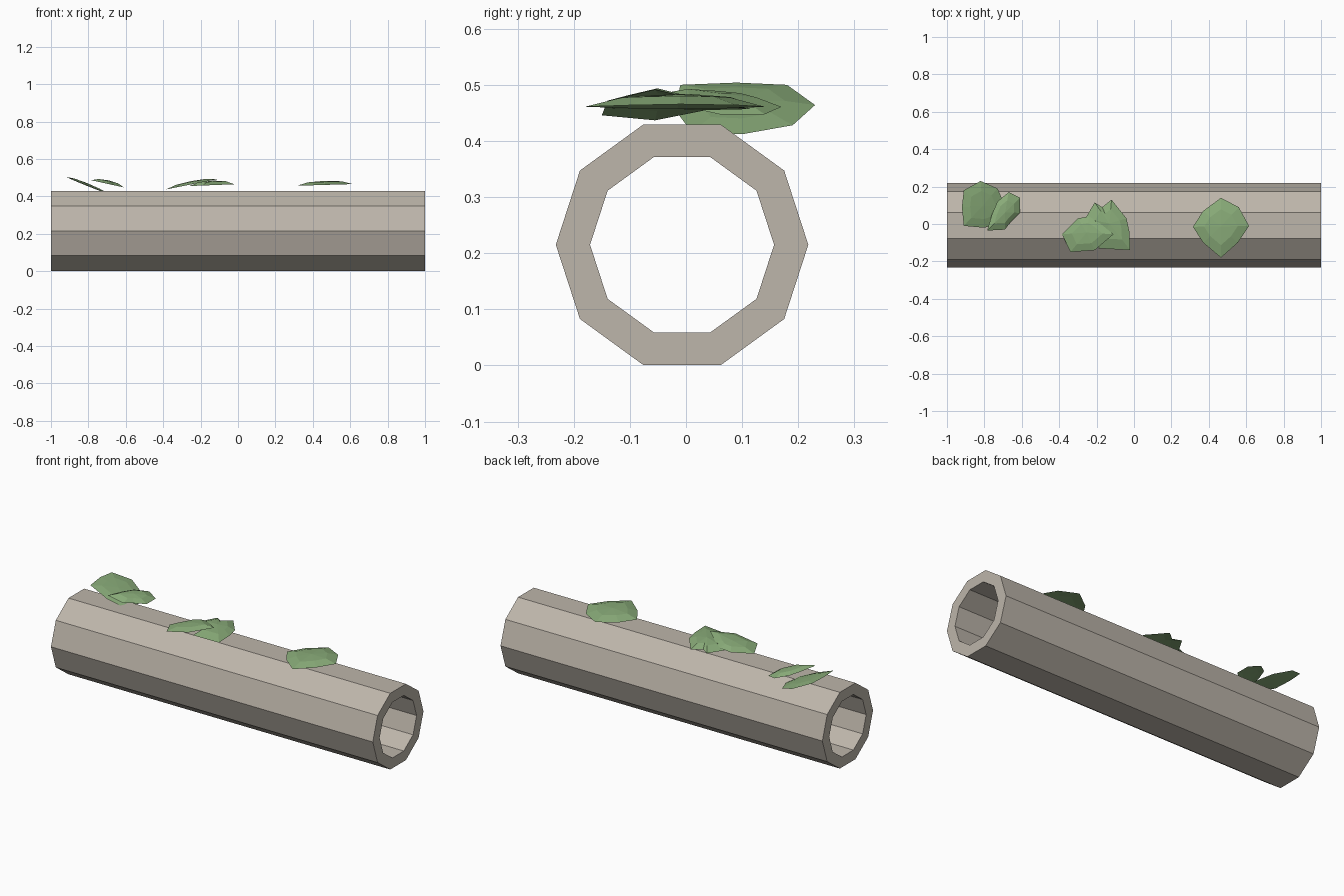
import bpy, bmesh, math
from mathutils import Vector

if "Cube" in bpy.data.objects:
    bpy.data.objects.remove(bpy.data.objects["Cube"], do_unlink=True)


def make_material(name, color):
    mat = bpy.data.materials.new(name)
    mat.use_nodes = True
    mat.diffuse_color = color
    bsdf = next(n for n in mat.node_tree.nodes if n.type == 'BSDF_PRINCIPLED')
    bsdf.inputs["Base Color"].default_value = color
    return mat


def finish(bm, name, mat):
    bmesh.ops.recalc_face_normals(bm, faces=bm.faces)
    mesh = bpy.data.meshes.new(name)
    bm.to_mesh(mesh)
    bm.free()
    mesh.materials.append(mat)
    obj = bpy.data.objects.new(name, mesh)
    bpy.context.collection.objects.link(obj)
    return obj


def bridge(bm, ring_a, ring_b):
    count = len(ring_a)
    for i in range(count):
        j = (i + 1) % count
        bm.faces.new((ring_a[i], ring_a[j], ring_b[j], ring_b[i]))


stone = make_material("warm grey stone", (0.51, 0.465, 0.405, 1))
moss = make_material("moss green", (0.25, 0.41, 0.19, 1))


# Hollow ten-sided pipe along x
def build_pipe(sides=10, outer=0.225, inner=0.164):
    bm = bmesh.new()

    def ring(x, radius):
        angles = [math.tau * i / sides for i in range(sides)]
        return [bm.verts.new((x, radius * math.cos(a) - 0.007,
                              radius * math.sin(a) + 0.215)) for a in angles]

    loops = [ring(-1, outer), ring(1, outer), ring(1, inner), ring(-1, inner)]
    for k in range(len(loops)):
        bridge(bm, loops[k], loops[(k + 1) % len(loops)])
    finish(bm, "pipe", stone)


# Thin faceted leaf-like patch: domed top, shallow arched underside
def build_patch(name, outline, height, slope, dome, belly):
    bm = bmesh.new()
    points = [Vector(p) for p in outline]
    centre = sum(points, Vector((0, 0))) / len(points)

    def vert(p, lift):
        return bm.verts.new((p.x, p.y, height + slope * (p.x - centre.x) + lift))

    rim = [vert(p, 0) for p in points]
    for lift in (dome, belly):
        inner = [vert(centre.lerp(p, 0.6), lift * 0.75) for p in points]
        bridge(bm, rim, inner)
        tip = vert(centre, lift)
        for i in range(len(inner)):
            bm.faces.new((inner[i], inner[(i + 1) % len(inner)], tip))
    bmesh.ops.triangulate(bm, faces=[f for f in bm.faces if len(f.verts) > 3])
    finish(bm, name, moss)


build_pipe()

build_patch("moss_end_large",
            [(-.91, .18), (-.82, .23), (-.73, .19), (-.69, .1), (-.7, .01),
             (-.8, -.02), (-.91, -.01), (-.92, .09)],
            height=.46, slope=-.4, dome=.012, belly=-.003)

build_patch("moss_end_small",
            [(-.67, .17), (-.61, .14), (-.61, .06), (-.66, .01), (-.69, -.03),
             (-.785, -.035), (-.76, .05), (-.73, .12)],
            height=.465, slope=-.22, dome=.02, belly=.004)

build_patch("moss_middle_left",
            [(-.385, -.055), (-.3, .03), (-.24, .04), (-.19, .01),
             (-.11, -.055), (-.21, -.14), (-.34, -.15)],
            height=.463, slope=.2, dome=.018, belly=.008)

build_patch("moss_middle_right",
            [(-.21, .115), (-.17, .09), (-.12, .13), (-.04, .03),
             (-.025, -.04), (-.02, -.14), (-.19, -.13), (-.15, -.06), (-.26, .03)],
            height=.46, slope=.04, dome=.024, belly=.01)

build_patch("moss_single",
            [(.315, -.015), (.37, .07), (.465, .14), (.56, .09),
             (.615, -.01), (.555, -.1), (.465, -.18), (.37, -.1)],
            height=.461, slope=.03, dome=.022, belly=.008)
